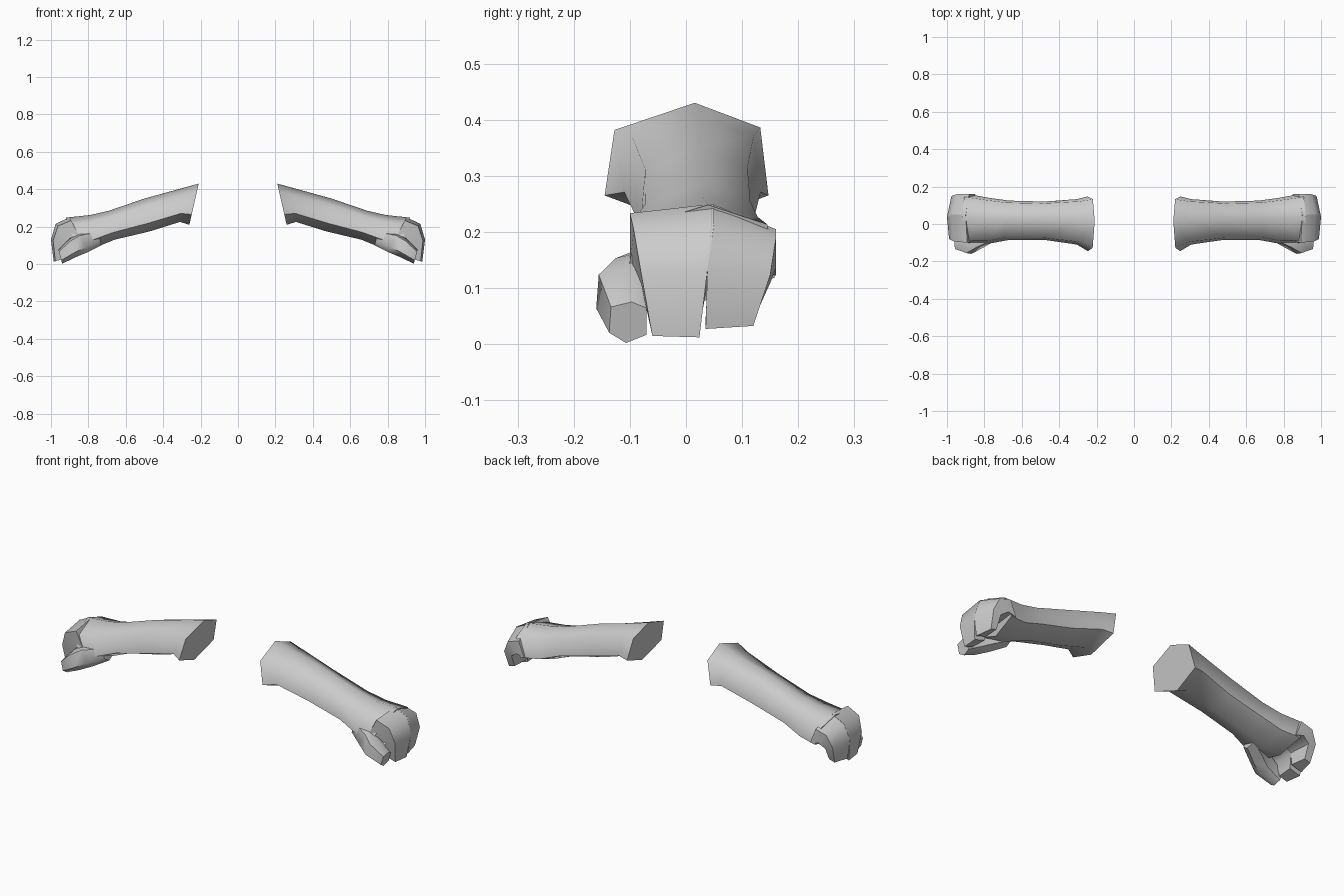
import bpy, bmesh
from mathutils import Vector

cube = bpy.data.objects.get("Cube")
if cube:
    bpy.data.objects.remove(cube, do_unlink=True)

grey = bpy.data.materials.new("plain_grey")
grey.use_nodes = True
grey.diffuse_color = (0.6, 0.6, 0.6, 1)
grey.node_tree.nodes["Principled BSDF"].inputs["Base Color"].default_value = (0.6, 0.6, 0.6, 1)


def loft(name, profile, stations, angle):
    """Skin a profile through stations: top x, z, bottom x, z, front y, back y."""
    bm = bmesh.new()
    rings = []
    for tx, tz, bx, bz, front, back in stations:
        ring = []
        for across, down in profile:
            x, z = Vector((tx, tz)).lerp(Vector((bx, bz)), down)
            ring.append(bm.verts.new((x, front + (back - front) * across, z)))
        rings.append(ring)
    n = len(profile)
    for a, b in zip(rings, rings[1:]):
        for i in range(n):
            j = (i + 1) % n
            bm.faces.new((a[i], a[j], b[j], b[i]))
    bm.faces.new(rings[0])
    bm.faces.new(rings[-1])
    bmesh.ops.recalc_face_normals(bm, faces=bm.faces)
    mesh = bpy.data.meshes.new(name)
    bm.to_mesh(mesh)
    bm.free()
    mesh.materials.append(grey)
    obj = bpy.data.objects.new(name, mesh)
    bpy.context.collection.objects.link(obj)
    # The other arm is a mirror copy
    obj.modifiers.new("other_side", 'MIRROR')
    bpy.ops.object.select_all(action='DESELECT')
    obj.select_set(True)
    bpy.context.view_layer.objects.active = obj
    bpy.ops.object.shade_smooth_by_angle(angle=angle)
    return obj


# Forearm and back of the hand: six-sided tube
hexagon = [(.55, 0), (.06, .22), (0, .75), (.5, 1), (1, .75), (.95, .2)]
loft("forearm", hexagon, [
    (.21, .43, .26, .21, -.145, .147),
    (.29, .408, .31, .225, -.11, .133),
    (.50, .35, .47, .175, -.085, .12),
    (.69, .285, .66, .13, -.085, .125),
    (.79, .262, .77, .085, -.105, .14),
    (.92, .248, .86, .075, -.105, .158),
], 1.2)

# Two blocks of curled fingers, split by a slit that opens downwards
front_block = [(0, .14), (1, 0), (1, 1), (0, .9)]
loft("front_fingers", front_block, [
    (.90, .25, .84, .13, -.10, .05),
    (.975, .215, .89, .13, -.093, .05),
    (1.0, .13, .92, .105, -.08, .038),
    (.985, .012, .925, .03, -.06, .024),
], 1.0)
back_block = [(0, 0), (1, .3), (1, .85), (0, 1)]
loft("back_fingers", back_block, [
    (.90, .25, .84, .10, .045, .16),
    (.975, .215, .88, .12, .045, .16),
    (1.0, .13, .92, .105, .038, .15),
    (.985, .027, .925, .045, .035, .12),
], 1.0)

# Thumb, hanging in front of the fingers
thumb_block = [(.6, 0), (.05, .12), (0, .75), (.45, 1), (1, .8), (1, .15)]
loft("thumb", thumb_block, [
    (.75, .18, .73, .10, -.085, -.01),
    (.85, .165, .80, .065, -.13, -.04),
    (.90, .135, .86, .04, -.16, -.07),
    (.96, .075, .94, .002, -.137, -.07),
], 1.0)
